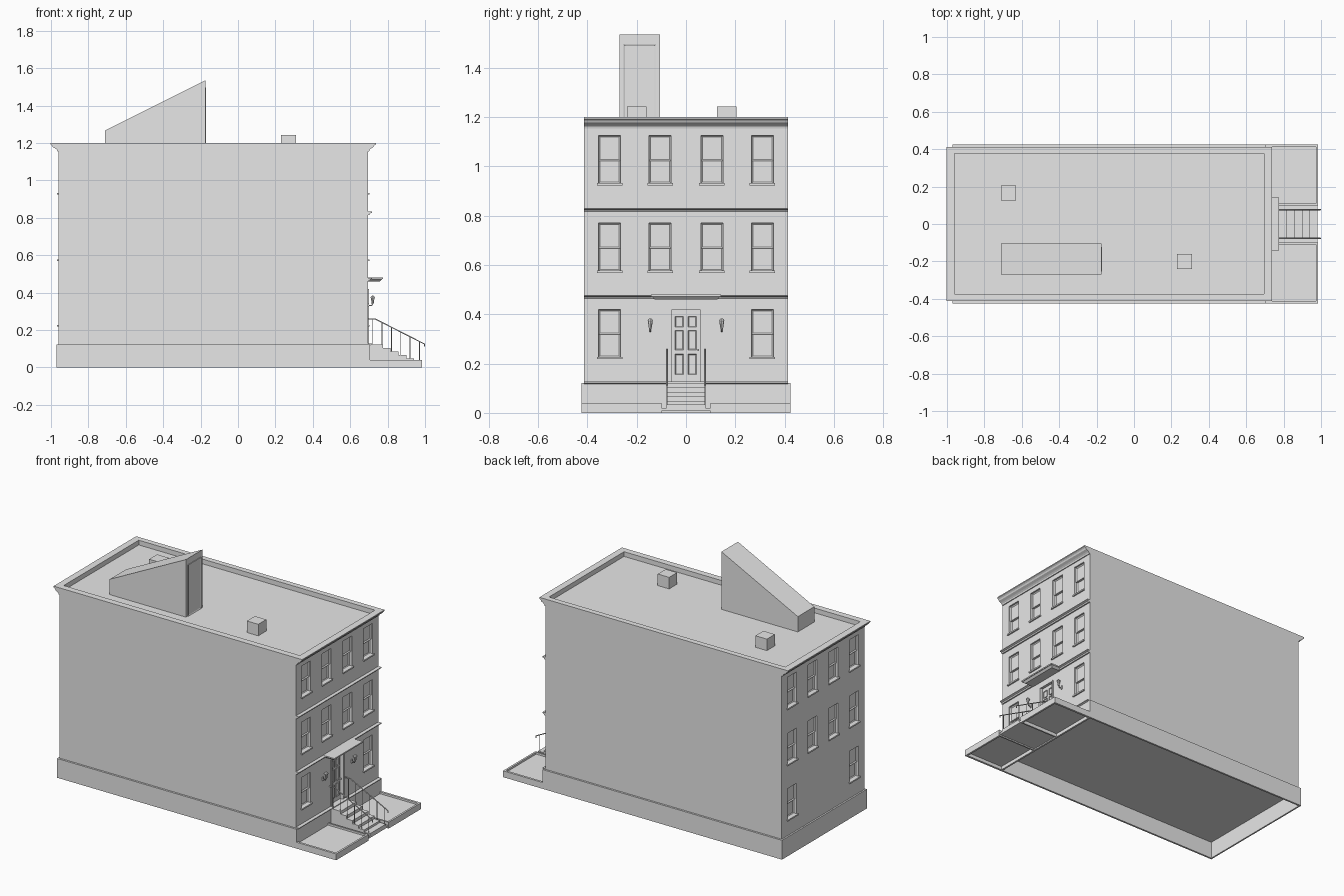
import bpy
import bmesh
from math import pi
from mathutils import Vector, Matrix

cube = bpy.data.objects.get("Cube")
if cube:
    bpy.data.objects.remove(cube)

grey = bpy.data.materials.new("plain_grey")
grey.use_nodes = True
grey.diffuse_color = (0.8, 0.8, 0.8, 1)
grey.node_tree.nodes["Principled BSDF"].inputs["Base Color"].default_value = (0.8, 0.8, 0.8, 1)


def add_box(bm, x, y, z):
    """Add a box spanning the given (low, high) ranges."""
    size = [max(r) - min(r) for r in (x, y, z)]
    mid = Vector([sum(r) / 2 for r in (x, y, z)])
    m = Matrix.Translation(mid) @ Matrix.Diagonal((*size, 1))
    return bmesh.ops.create_cube(bm, size=1, matrix=m)["verts"]


def finish(name, bm):
    bmesh.ops.recalc_face_normals(bm, faces=bm.faces)
    mesh = bpy.data.meshes.new(name)
    bm.to_mesh(mesh)
    bm.free()
    mesh.materials.append(grey)
    obj = bpy.data.objects.new(name, mesh)
    bpy.context.collection.objects.link(obj)
    return obj


def boxes(name, *spans):
    bm = bmesh.new()
    for s in spans:
        add_box(bm, *s)
    return finish(name, bm)


def panel(name, x, y, z, side, border, depth):
    """Box whose face towards +x or -x has a sunken centre."""
    bm = bmesh.new()
    add_box(bm, x, y, z)
    bm.normal_update()
    face = [f for f in bm.faces if f.normal.x * side > 0.9]
    bmesh.ops.inset_region(bm, faces=face, thickness=border)
    bmesh.ops.translate(bm, verts=face[0].verts, vec=(-side * depth, 0, 0))
    return finish(name, bm)


def extrude(name, profile, y0, y1):
    """Sweep an (x, z) profile along y."""
    bm = bmesh.new()
    face = bm.faces.new([bm.verts.new((x, y0, z)) for x, z in profile])
    geo = bmesh.ops.extrude_face_region(bm, geom=[face])["geom"]
    bmesh.ops.translate(bm, vec=(0, y1 - y0, 0),
                        verts=[v for v in geo if isinstance(v, bmesh.types.BMVert)])
    return finish(name, bm)


def tube(name, points, radius):
    curve = bpy.data.curves.new(name, "CURVE")
    curve.dimensions = "3D"
    curve.bevel_depth = radius
    curve.bevel_resolution = 1
    curve.use_fill_caps = True
    line = curve.splines.new("POLY")
    line.points.add(len(points) - 1)
    for p, co in zip(line.points, points):
        p.co = (*co, 1)
    curve.materials.append(grey)
    bpy.context.collection.objects.link(bpy.data.objects.new(name, curve))


FRONT, BACK, HALF = 0.695, -0.96, 0.413
COLUMNS = (-0.31, -0.105, 0.105, 0.31)
FLOORS = (0.225, 0.575, 0.93)
WIN_W, WIN_H = 0.045, 0.195

# Main block with window, door and roof recesses
body = boxes("main_block", ((BACK, FRONT), (-HALF, HALF), (0.11, 1.2)))
windows = [(wall, side, y, z) for wall, side in ((FRONT, 1), (BACK, -1))
           for z in FLOORS for y in COLUMNS if z > 0.3 or abs(y) > 0.2]
cuts = [((wall - 0.03, wall + 0.03), (y - WIN_W, y + WIN_W), (z, z + WIN_H))
        for wall, side, y, z in windows]
cuts.append(((FRONT - 0.03, FRONT + 0.03), (-0.062, 0.062), (0.125, 0.42)))
cuts.append(((BACK, FRONT), (-0.373, 0.378), (1.17, 1.3)))
cutter = boxes("recess_cutter", *cuts)
cutter.hide_render = True
mod = body.modifiers.new("recesses", "BOOLEAN")
mod.object = cutter
mod.operation = "DIFFERENCE"
mod.solver = "EXACT"
bpy.context.view_layer.objects.active = body
bpy.ops.object.modifier_apply(modifier=mod.name)
bpy.data.objects.remove(cutter)

# Sash windows with sills
for wall, side, y, z in windows:
    mid = z + WIN_H / 2
    wide = (y - WIN_W, y + WIN_W)
    panel("upper_sash", (wall - side * 0.03, wall - side * 0.01), wide,
          (mid - 0.005, z + WIN_H), side, 0.009, 0.006)
    panel("lower_sash", (wall - side * 0.03, wall - side * 0.018), wide,
          (z, mid + 0.005), side, 0.009, 0.006)
    boxes("window_sill", ((wall - side * 0.02, wall + side * 0.009),
                          (y - 0.052, y + 0.052), (z - 0.007, z + 0.002)))

# Cornices, one on each end
for name, wall, side in (("front_cornice", FRONT, 1), ("back_cornice", BACK, -1)):
    steps = [(0, 1.2), (0.043, 1.2), (0.043, 1.193), (0.034, 1.186), (0.03, 1.178),
             (0.016, 1.17), (0.008, 1.163), (0.006, 1.155), (0, 1.155)]
    extrude(name, [(wall + side * dx, z) for dx, z in steps], -HALF, HALF)

# String courses on the front
for z in (0.815, 0.462, 0.11):
    extrude("string_course", [(FRONT, z), (FRONT + 0.008, z), (FRONT + 0.012, z + 0.008),
                              (FRONT + 0.022, z + 0.012), (FRONT + 0.022, z + 0.017),
                              (FRONT, z + 0.017)], -HALF, HALF)

# Open base skirt around the foot of the block
boxes("base_skirt",
      ((-0.97, 0.707), (-0.425, -HALF), (0, 0.122)),
      ((-0.97, 0.707), (HALF, 0.425), (0, 0.122)),
      ((-0.97, BACK), (-HALF, HALF), (0, 0.122)),
      ((FRONT, 0.707), (-HALF, HALF), (0, 0.122)))

# Roof stair housing, its door and two vents
extrude("roof_stair_housing", [(-0.71, 1.17), (-0.175, 1.17), (-0.175, 1.535),
                               (-0.71, 1.267)], -0.27, -0.105)
panel("roof_door", (-0.18, -0.171), (-0.253, -0.123), (1.17, 1.495), 1, 0.008, 0.003)
boxes("roof_vents", ((-0.71, -0.63), (0.125, 0.205), (1.16, 1.243)),
      ((0.23, 0.31), (-0.24, -0.16), (1.16, 1.243)))

# Front door with six panels, knob and canopy
DOOR = FRONT - 0.018
boxes("front_door", ((FRONT - 0.03, DOOR), (-0.062, 0.062), (0.125, 0.42)))
for y in (-0.027, 0.025):
    for low, high in ((0.155, 0.238), (0.255, 0.335), (0.348, 0.392)):
        panel("door_panel", (DOOR - 0.002, DOOR + 0.005), (y - 0.017, y + 0.017),
              (low, high), 1, 0.005, 0.004)
boxes("door_knob", ((DOOR, DOOR + 0.012), (0.047, 0.053), (0.252, 0.26)))
for s in (-1, 1):
    boxes("door_jamb", ((DOOR, FRONT + 0.005), (s * 0.056, s * 0.066), (0.125, 0.42)))
canopy = boxes("door_canopy", ((FRONT, 0.775), (-0.142, 0.142), (0.472, 0.48)))
bm = bmesh.new()
for v in add_box(bm, (FRONT, 0.77), (-0.14, 0.14), (0.46, 0.472)):
    if v.co.z < 0.465:
        v.co.y *= 0.9
        v.co.x = min(v.co.x, 0.758)
finish("canopy_moulding", bm)

# Wall lanterns beside the door
for s in (-1, 1):
    y = s * 0.145
    bm = bmesh.new()
    for r1, r2, low, high in ((0.005, 0.010, 0.34, 0.372), (0.013, 0.004, 0.372, 0.384)):
        bmesh.ops.create_cone(bm, cap_ends=True, segments=8, radius1=r1, radius2=r2,
                              depth=high - low,
                              matrix=Matrix.Translation((0.72, y, (low + high) / 2)))
    add_box(bm, (FRONT, 0.7), (y - 0.006, y + 0.006), (0.322, 0.345))
    finish("wall_lantern", bm)
    tube("lantern_arm", [(FRONT, y, 0.33), (0.715, y, 0.33), (0.72, y, 0.342)], 0.003)

# Stoop: a landing and steps going down
treads = [(0.775, 0.122), (0.815, 0.104), (0.858, 0.085), (0.9, 0.066), (0.94, 0.048), (0.98, 0.035)]
outline = [(FRONT, 0.018), (FRONT, 0.122)]
for i, (x, z) in enumerate(treads):
    below = treads[i + 1][1] if i + 1 < len(treads) else 0.018
    outline += [(x, z), (x, below)]
extrude("stoop_steps", outline, -0.08, 0.08)
boxes("stoop_footing", ((0.707, 0.98), (-0.1, 0.1), (0.008, 0.02)))

# Handrails and balusters
for s in (-1, 1):
    y = s * 0.077
    tube("handrail", [(FRONT, y, 0.258), (0.735, y, 0.258), (0.997, y, 0.125),
                      (0.997, y, 0.112)], 0.0035)
    for i in range(6):
        x = 0.72 + i * 0.05
        foot = next(z for edge, z in treads if x < edge)
        top = 0.258 - max(0, x - 0.735) * 0.508
        tube("baluster", [(x, y, foot), (x, y, top)], 0.0022)

# Two front yards: kerb frame around a sunken slab
for s in (-1, 1):
    inner, outer = s * 0.1, s * 0.425
    boxes("yard_kerb",
          ((0.973, 0.985), (inner, outer), (0, 0.04)),
          ((0.707, 0.973), (outer - s * 0.014, outer), (0, 0.04)),
          ((0.707, 0.973), (inner, inner + s * 0.01), (0, 0.04)))
    boxes("yard_slab", ((0.707, 0.973), (inner + s * 0.01, outer - s * 0.014), (0.022, 0.028)))
